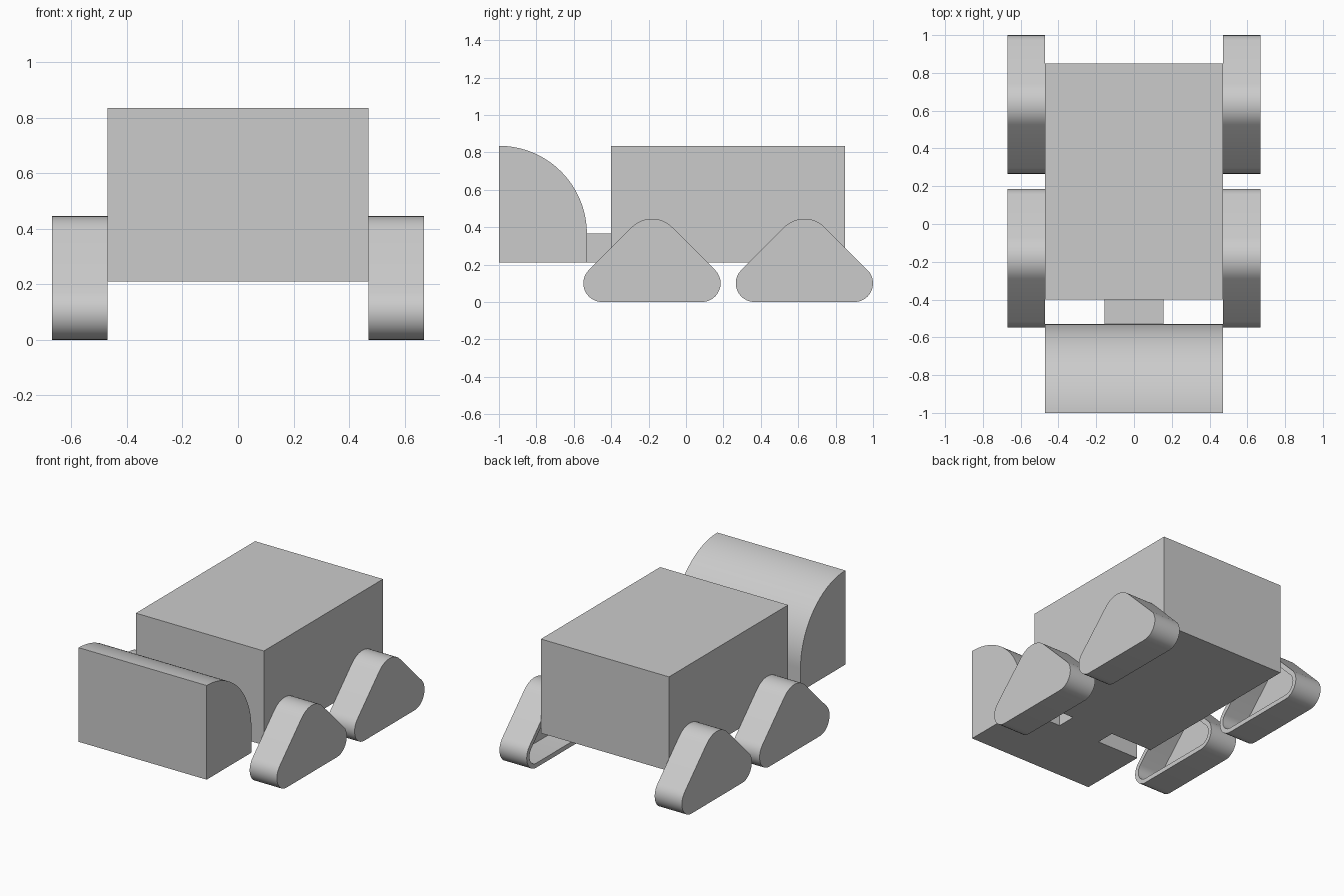
import bpy
import bmesh
from math import cos, sin, radians

cube = bpy.data.objects.get("Cube")
if cube:
    bpy.data.objects.remove(cube, do_unlink=True)

grey = bpy.data.materials.new("light grey")
grey.use_nodes = True
colour = (0.6, 0.6, 0.6, 1)
grey.diffuse_color = colour
grey.node_tree.nodes["Principled BSDF"].inputs["Base Color"].default_value = colour


def finish(name, bm):
    bmesh.ops.recalc_face_normals(bm, faces=bm.faces)
    mesh = bpy.data.meshes.new(name)
    bm.to_mesh(mesh)
    bm.free()
    mesh.materials.append(grey)
    obj = bpy.data.objects.new(name, mesh)
    bpy.context.collection.objects.link(obj)
    bpy.ops.object.select_all(action="DESELECT")
    obj.select_set(True)
    bpy.context.view_layer.objects.active = obj
    bpy.ops.object.shade_smooth_by_angle(angle=radians(30))
    return obj


def arc(cy, cz, r, start, end, steps):
    angles = [radians(start + (end - start) * i / steps) for i in range(steps + 1)]
    return [(cy + r * cos(a), cz + r * sin(a)) for a in angles]


def ring(bm, points, x):
    return [bm.verts.new((x, y, z)) for y, z in points]


def bridge(bm, a, b):
    for i in range(len(a)):
        j = (i + 1) % len(a)
        bm.faces.new((a[i], a[j], b[j], b[i]))


def prism(name, points, half_width):
    bm = bmesh.new()
    right, left = ring(bm, points, -half_width), ring(bm, points, half_width)
    bridge(bm, right, left)
    bm.faces.new(right)
    bm.faces.new(left)
    return finish(name, bm)


def box(name, y0, y1, z0, z1, half_width):
    return prism(name, [(y0, z0), (y1, z0), (y1, z1), (y0, z1)], half_width)


def track_outline(cy, inset):
    # Rounded triangle with sloping sides at 45 degrees
    r, top = 0.1 - inset, 0.153 - inset
    return (arc(cy + 0.267, 0.1, r, -90, 45, 12)
            + arc(cy, 0.292, top, 45, 135, 12)
            + arc(cy - 0.267, 0.1, r, 135, 270, 12))


def track(name, cy, side):
    # Shell closed on the outside and open towards the body
    bm = bmesh.new()
    outer, inner = track_outline(cy, 0), track_outline(cy, 0.03)
    loops = [ring(bm, outer, side * 0.67), ring(bm, outer, side * 0.47),
             ring(bm, inner, side * 0.47), ring(bm, inner, side * 0.64)]
    for a, b in zip(loops, loops[1:]):
        bridge(bm, a, b)
    bm.faces.new(loops[0])
    bm.faces.new(loops[-1])
    return finish(name, bm)


# Body, coupling and quarter-round cab
box("body", -0.4, 0.85, 0.21, 0.835, 0.47)
box("coupling", -0.53, -0.4, 0.21, 0.365, 0.157)
prism("cab", [(-1, 0.21), (-0.53, 0.21)] + arc(-1, 0.365, 0.47, 0, 90, 32), 0.47)

# Four triangular tracks
for end, cy in (("front", -0.182), ("rear", 0.633)):
    for side_name, side in (("left", 1), ("right", -1)):
        track(f"{end}_{side_name}_track", cy, side)
